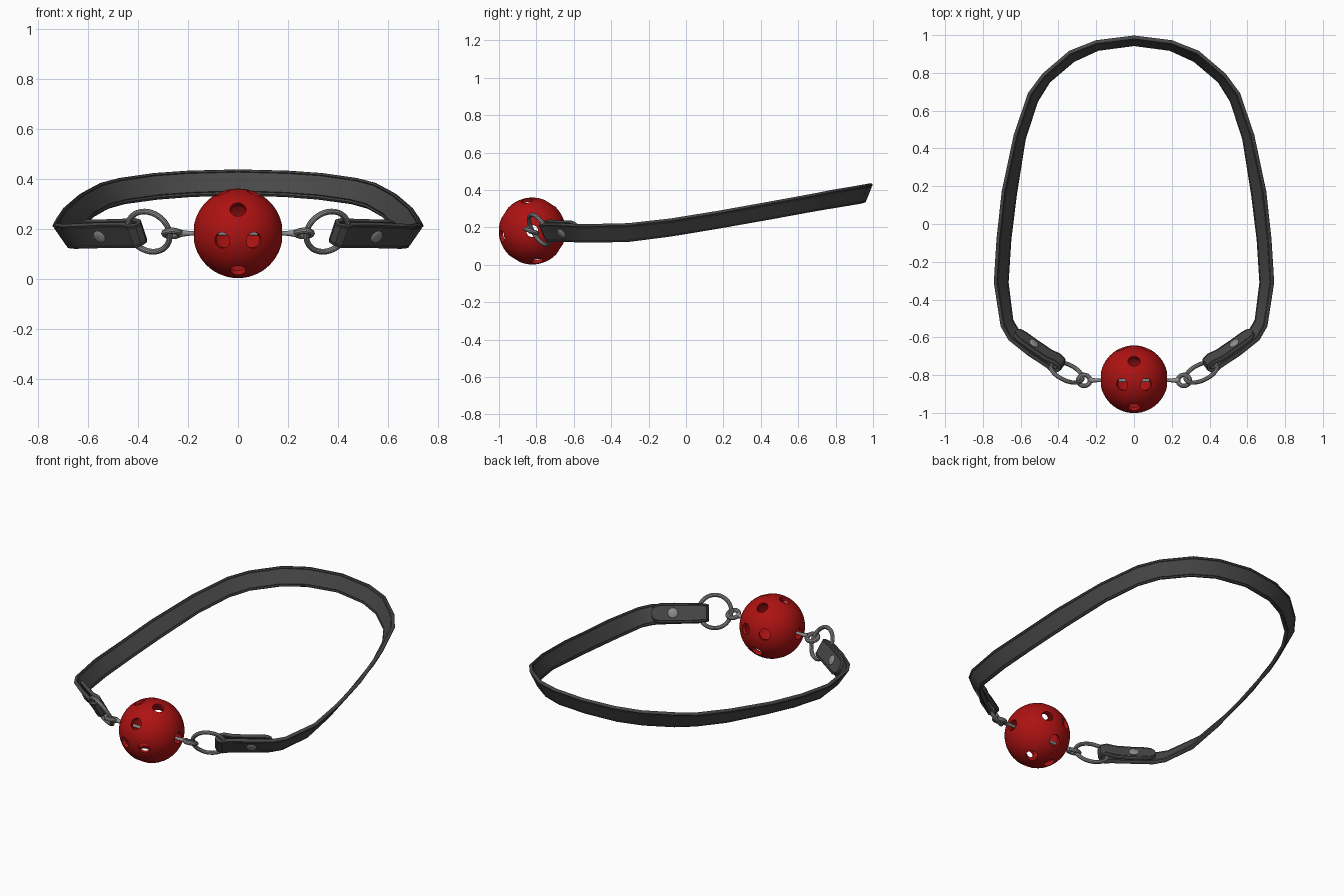
import bpy, bmesh, math
from mathutils import Vector, Matrix

if "Cube" in bpy.data.objects:
    bpy.data.objects.remove(bpy.data.objects["Cube"])


def material(name, rgb):
    m = bpy.data.materials.new(name)
    m.diffuse_color = (*rgb, 1)
    m.use_nodes = True
    m.node_tree.nodes["Principled BSDF"].inputs["Base Color"].default_value = m.diffuse_color
    return m


LEATHER = material("dark leather", (0.065, 0.065, 0.065))
METAL = material("grey metal", (0.27, 0.27, 0.27))
RED = material("red plastic", (0.42, 0.006, 0.006))


def finish(name, bm, mat, angle=35, mirror=True):
    bmesh.ops.recalc_face_normals(bm, faces=bm.faces)
    mesh = bpy.data.meshes.new(name)
    bm.to_mesh(mesh)
    bm.free()
    ob = bpy.data.objects.new(name, mesh)
    bpy.context.collection.objects.link(ob)
    mesh.materials.append(mat)
    bpy.context.view_layer.objects.active = ob
    ob.select_set(True)
    bpy.ops.object.shade_smooth_by_angle(angle=math.radians(angle))
    ob.select_set(False)
    if mirror:
        mod = ob.modifiers.new("Mirror", 'MIRROR')
        mod.merge_threshold = 0.0005
    return ob


def skin(bm, rings, closed=False, cap_start=False, cap_end=False):
    """Join rings of points with quads."""
    vs = [[bm.verts.new(p) for p in r] for r in rings]
    n = len(vs[0])
    for i in range(len(vs) if closed else len(vs) - 1):
        a, b = vs[i], vs[(i + 1) % len(vs)]
        for j in range(n):
            bm.faces.new((a[j], a[(j + 1) % n], b[(j + 1) % n], b[j]))
    if cap_start:
        bm.faces.new(vs[0])
    if cap_end:
        bm.faces.new(vs[-1])


def torus(bm, centre, u, v, major, minor, seg=32, sides=10):
    axis = u.cross(v).normalized()
    rings = []
    for i in range(seg):
        a = 2 * math.pi * i / seg
        r = u * math.cos(a) + v * math.sin(a)
        rings.append([centre + r * (major + minor * math.cos(t)) + axis * minor * math.sin(t)
                      for t in (2 * math.pi * k / sides for k in range(sides))])
    skin(bm, rings, closed=True)


# Strap: top outer edge and bottom inner edge from the back to the front
edges = [
    ((0, .99, .435), (0, .95, .335)), ((.2, .965, .43), (.19, .925, .328)),
    ((.34, .91, .42), (.32, .865, .318)), ((.48, .79, .40), (.45, .755, .30)),
    ((.555, .69, .38), (.515, .65, .282)), ((.63, .47, .34), (.58, .45, .245)),
    ((.695, .17, .285), (.625, .16, .195)), ((.722, -.08, .245), (.655, -.08, .155)),
    ((.736, -.31, .22), (.67, -.31, .125)), ((.70, -.54, .215), (.645, -.51, .122)),
    ((.66, -.61, .217), (.61, -.57, .123)), ((.56, -.69, .222), (.53, -.635, .125)),
    ((.46, -.755, .222), (.43, -.71, .125)),
]
stations = [((Vector(t) + Vector(b)) / 2, Vector(t) - Vector(b)) for t, b in edges]
tip, wide = stations[-1]
d = Vector((-.81, -.59, 0)).normalized()
wide = wide - d * wide.dot(d)
n_in = wide.cross(d).normalized()
if n_in.z < 0:
    n_in = -n_in

# Loop round the ring, then the flap folded back on the inside with a round end
for s, o, k in [(.03, -.006, .95), (.052, .004, .88), (.06, .02, .85), (.05, .038, .88),
                (.02, .042, .97), (-.03, .03, 1), (-.12, .026, 1), (-.195, .026, 1),
                (-.222, .026, .86), (-.238, .026, .6), (-.245, .026, .25)]:
    stations.append((tip + d * s + n_in * o, wide * k))

# Cross-section with a pressed line beside each edge
side = [(-.5, .005), (-.47, .010), (-.40, .010), (-.385, .006), (-.37, .010)]
upper = side + [(-v, h) for v, h in reversed(side)]
section = upper + [(v, -h) for v, h in reversed(upper)]

bm = bmesh.new()
rings = []
for i, (c, w) in enumerate(stations):
    if i == 0:
        tan = Vector((1, 0, 0))
    else:
        nxt = stations[min(i + 1, len(stations) - 1)][0]
        tan = ((c - stations[i - 1][0]).normalized() + (nxt - c).normalized()).normalized()
    nrm = tan.cross(w).normalized()
    rings.append([c + w * v + nrm * h for v, h in section])
skin(bm, rings, cap_end=True)
finish("strap", bm, LEATHER, 30)

# Rivet heads on both faces of the folded strap
bm = bmesh.new()
spot = tip - d * .128
turn = n_in.to_track_quat('Z', 'Y').to_matrix().to_4x4()
for o in (-.009, .035):
    mat = Matrix.Translation(spot + n_in * o) @ turn @ Matrix.Diagonal((1, 1, .3, 1))
    bmesh.ops.create_uvsphere(bm, u_segments=20, v_segments=10, radius=.029, matrix=mat)
finish("rivets", bm, METAL)

# Large ring between strap and eyelet
bm = bmesh.new()
u = Vector((.9, .43, 0)).normalized()
v = Vector((.2, -.42, .88))
v = (v - u * v.dot(u)).normalized()
torus(bm, Vector((.357, -.785, .188)), u, v, .091, .0115, 36)
finish("strap_ring", bm, METAL)

# Small eyelet at the end of the rod
CENTRE = Vector((0, -.822, .181))
bm = bmesh.new()
eye = Vector((.264, CENTRE.y - .006, CENTRE.z))
torus(bm, eye, Vector((1, 0, 0)), Vector((0, .94, -.34)), .031, .0125, 24)
finish("eyelet", bm, METAL)

# Rod through the ball, flaring towards the eyelet
bm = bmesh.new()
rings = [[Vector((x, CENTRE.y - .006 + r * math.cos(a), CENTRE.z + r * math.sin(a)))
          for a in (math.pi * k / 6 for k in range(12))]
         for x, r in [(0, .009), (.19, .009), (.215, .012), (.236, .017)]]
skin(bm, rings, cap_end=True)
finish("rod", bm, METAL)

# Hollow ball, poles on the x axis
R = .179
bm = bmesh.new()
tilt = Matrix.Translation(CENTRE) @ Matrix.Rotation(math.pi / 2, 4, 'Y')
bmesh.ops.create_uvsphere(bm, u_segments=48, v_segments=28, radius=R, matrix=tilt)
inner = bmesh.ops.create_uvsphere(bm, u_segments=48, v_segments=28, radius=R - .02, matrix=tilt)
outer_faces = [f for f in bm.faces]
bmesh.ops.recalc_face_normals(bm, faces=outer_faces)
ball_inner = {f for vert in inner["verts"] for f in vert.link_faces}
mesh_inner = list(ball_inner)
bmesh.ops.reverse_faces(bm, faces=[f for f in mesh_inner
                                   if f.normal.dot(f.calc_center_median() - CENTRE) > 0])
mesh = bpy.data.meshes.new("ball")
bm.to_mesh(mesh)
bm.free()
mesh.materials.append(RED)
ball = bpy.data.objects.new("ball", mesh)
bpy.context.collection.objects.link(ball)

# Hole cutters: one single and one pair in each quarter turn, plus both ends
dirs = [Vector((1, 0, 0)), Vector((-1, 0, 0))]
for q in range(4):
    rot = Matrix.Rotation(q * math.pi / 2, 3, 'X')
    for p in ((0, -.149, .096), (.064, -.164, -.028), (-.064, -.164, -.028)):
        dirs.append((rot @ Vector(p)).normalized())
bm = bmesh.new()
for p in dirs:
    m = Matrix.Translation(CENTRE + p * .185) @ p.to_track_quat('Z', 'Y').to_matrix().to_4x4()
    bmesh.ops.create_cone(bm, cap_ends=True, segments=20, radius1=.032, radius2=.032,
                          depth=.12, matrix=m)
cutter = finish("hole_cutter", bm, RED, mirror=False)
cutter.hide_render = True
cutter.display_type = 'WIRE'
cut = ball.modifiers.new("Holes", 'BOOLEAN')
cut.operation = 'DIFFERENCE'
cut.solver = 'EXACT'
cut.object = cutter
bpy.context.view_layer.objects.active = ball
ball.select_set(True)
bpy.ops.object.modifier_apply(modifier=cut.name)
bpy.ops.object.shade_smooth_by_angle(angle=math.radians(35))
ball.select_set(False)
bpy.data.objects.remove(cutter)
